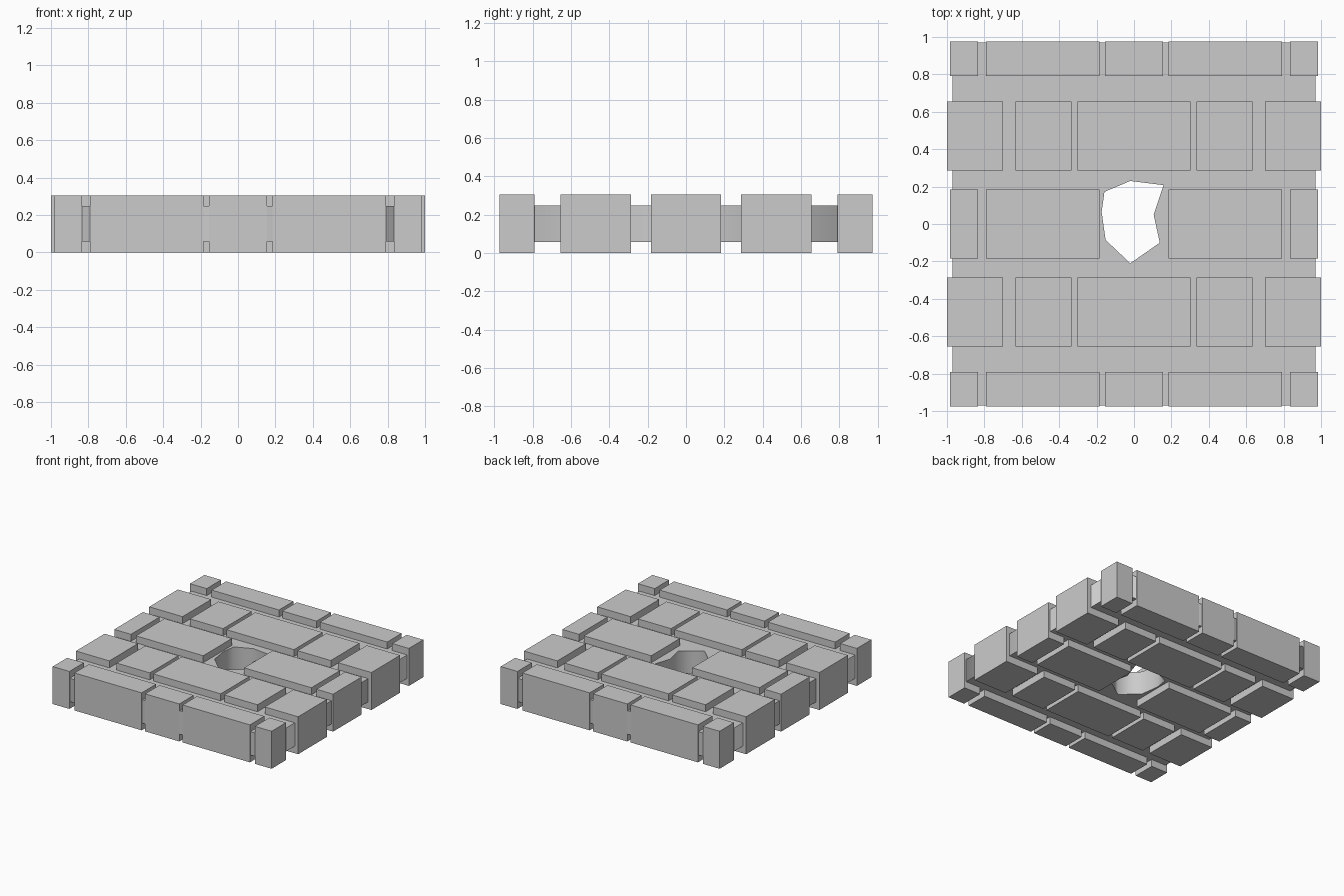
import bpy, bmesh
from mathutils import Matrix, Vector

if "Cube" in bpy.data.objects:
    bpy.data.objects.remove(bpy.data.objects["Cube"])

TOP = 0.305                      # full brick height
SLAB_Z0, SLAB_Z1 = 0.058, 0.248  # mortar slab


def brick_row(name, y0, y1, spans):
    """One course of bricks: a box for every (x0, x1) span, mirrored in x."""
    full = []
    for x0, x1 in spans:
        full.append((x0, x1))
        if x0 + x1 != 0:
            full.append((-x1, -x0))
    bm = bmesh.new()
    for x0, x1 in full:
        m = (Matrix.Translation(((x0 + x1) / 2, (y0 + y1) / 2, TOP / 2))
             @ Matrix.Diagonal((x1 - x0, y1 - y0, TOP, 1)))
        bmesh.ops.create_cube(bm, size=1, matrix=m)
    mesh = bpy.data.meshes.new(name)
    bm.to_mesh(mesh)
    bm.free()
    obj = bpy.data.objects.new(name, mesh)
    bpy.context.collection.objects.link(obj)


# Brick courses
ends = [(0.835, 0.985), (0.184, 0.79)]
wide = [(0.70, 1.0), (0.335, 0.634), (-0.303, 0.303)]
brick_row("front_bricks", -0.975, -0.79, ends + [(-0.154, 0.154)])
brick_row("front_inner_bricks", -0.655, -0.287, wide)
brick_row("middle_bricks", -0.184, 0.184, ends)
brick_row("back_inner_bricks", 0.287, 0.655, wide)
brick_row("back_bricks", 0.79, 0.975, ends + [(-0.154, 0.154)])

# Mortar slab with a jagged hole where the middle brick is missing
outline = [(-0.97, -0.97), (0.97, -0.97), (0.97, 0.97), (-0.97, 0.97)]
hole = [(-0.02, 0.23), (0.158, 0.208), (0.105, 0.05), (0.138, -0.1),
        (-0.02, -0.21), (-0.152, -0.085), (-0.173, 0.065), (-0.158, 0.172)]
curve = bpy.data.curves.new("mortar_slab", 'CURVE')
curve.dimensions = '2D'
curve.fill_mode = 'BOTH'
curve.extrude = (SLAB_Z1 - SLAB_Z0) / 2
for pts in (outline, hole):
    s = curve.splines.new('POLY')
    s.points.add(len(pts) - 1)
    for p, (x, y) in zip(s.points, pts):
        p.co = (x, y, 0, 1)
    s.use_cyclic_u = True
slab = bpy.data.objects.new("mortar_slab", curve)
slab.location = Vector((0, 0, (SLAB_Z0 + SLAB_Z1) / 2))
bpy.context.collection.objects.link(slab)
